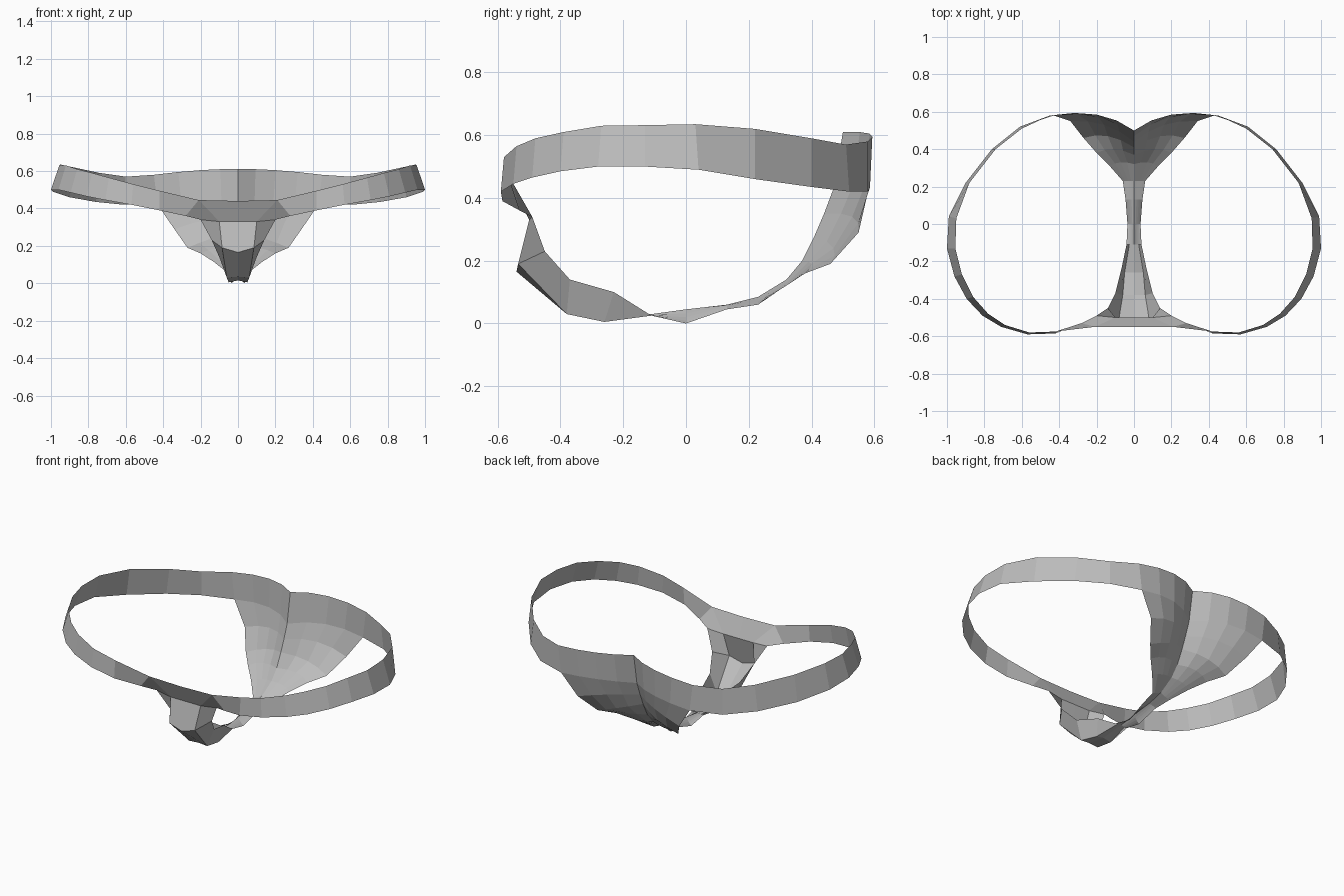
import bpy
from mathutils import Vector

cube = bpy.data.objects.get("Cube")
if cube:
    bpy.data.objects.remove(cube, do_unlink=True)

# One plain grey cloth colour
cloth = bpy.data.materials.new("grey cloth")
cloth.use_nodes = True
grey = (0.5, 0.5, 0.5, 1)
cloth.diffuse_color = grey
cloth.node_tree.nodes["Principled BSDF"].inputs["Base Color"].default_value = grey


def spread(row, count):
    """Resample a row of three points as a smooth arc through the middle one."""
    a, b, c = (Vector(p) for p in row)
    control = 2 * b - (a + c) / 2
    arc = []
    for i in range(count + 1):
        t = i / count
        arc.append((1 - t) ** 2 * a + 2 * t * (1 - t) * control + t * t * c)
    return arc


def cloth_sheet(name, rows):
    """Join rows of points into a thin sheet and mirror it to the other side."""
    width = len(rows[0])
    verts = [point for row in rows for point in row]
    faces = []
    for r in range(len(rows) - 1):
        for c in range(width - 1):
            i = r * width + c
            faces.append((i, i + width, i + width + 1, i + 1))
    mesh = bpy.data.meshes.new(name)
    mesh.from_pydata(verts, [], faces)
    mesh.materials.append(cloth)
    sheet = bpy.data.objects.new(name, mesh)
    bpy.context.collection.objects.link(sheet)
    mirror = sheet.modifiers.new("both sides", 'MIRROR')
    mirror.use_axis[0] = True
    mirror.use_mirror_merge = True
    mirror.merge_threshold = 0.001
    return sheet


# Waistband: top edge and bottom edge, from front to back
band = [
    ((.21, -.55, .445), (.28, -.53, .36)),
    ((.42, -.575, .495), (.42, -.585, .39)),
    ((.56, -.58, .53), (.57, -.59, .42)),
    ((.69, -.54, .565), (.71, -.55, .445)),
    ((.78, -.48, .59), (.81, -.49, .465)),
    ((.86, -.39, .61), (.895, -.4, .485)),
    ((.92, -.27, .63), (.96, -.28, .5)),
    ((.955, -.13, .632), (1, -.13, .5)),
    ((.95, .03, .635), (.99, .04, .49)),
    ((.88, .22, .62), (.9, .22, .46)),
    ((.74, .4, .59), (.76, .4, .435)),
    ((.6, .51, .57), (.61, .52, .42)),
    ((.45, .58, .58), (.43, .58, .42)),
]
cloth_sheet("waistband", [list(reversed(pair)) for pair in band])

# Front pouch: centre, front corner and side edge, from top to bottom
pouch = [
    ((0, -.55, .44), (.21, -.55, .445), (.28, -.53, .36)),
    ((0, -.5, .33), (.1, -.5, .33), (.2, -.49, .34)),
    ((0, -.54, .165), (.085, -.535, .19), (.14, -.45, .23)),
    ((0, -.38, .035), (.06, -.38, .03), (.1, -.37, .14)),
    ((0, -.26, .015), (.05, -.26, .005), (.065, -.23, .1)),
    ((0, -.11, .03), (.025, -.11, .027), (.04, -.11, .025)),
]
cloth_sheet("front_pouch", pouch)

# Narrow strap widening into the back panel: centre crease, middle and edge
back = [
    ((0, -.11, .03), (.02, -.11, .027), (.04, -.11, .025)),
    ((0, 0, .045), (.018, 0, .02), (.035, 0, 0)),
    ((0, .13, .06), (.025, .13, .055), (.045, .13, .045)),
    ((0, .23, .085), (.03, .23, .07), (.06, .23, .06)),
    ((0, .32, .14), (.07, .33, .13), (.13, .31, .115)),
    ((0, .37, .2), (.11, .4, .19), (.2, .38, .16)),
    ((0, .41, .28), (.14, .47, .24), (.27, .46, .19)),
    ((0, .44, .35), (.16, .53, .34), (.34, .55, .29)),
    ((0, .47, .43), (.19, .57, .44), (.43, .58, .42)),
    ((0, .5, .61), (.2, .585, .605), (.45, .58, .58)),
]
cloth_sheet("back_panel", [spread(row, 4) for row in back])
